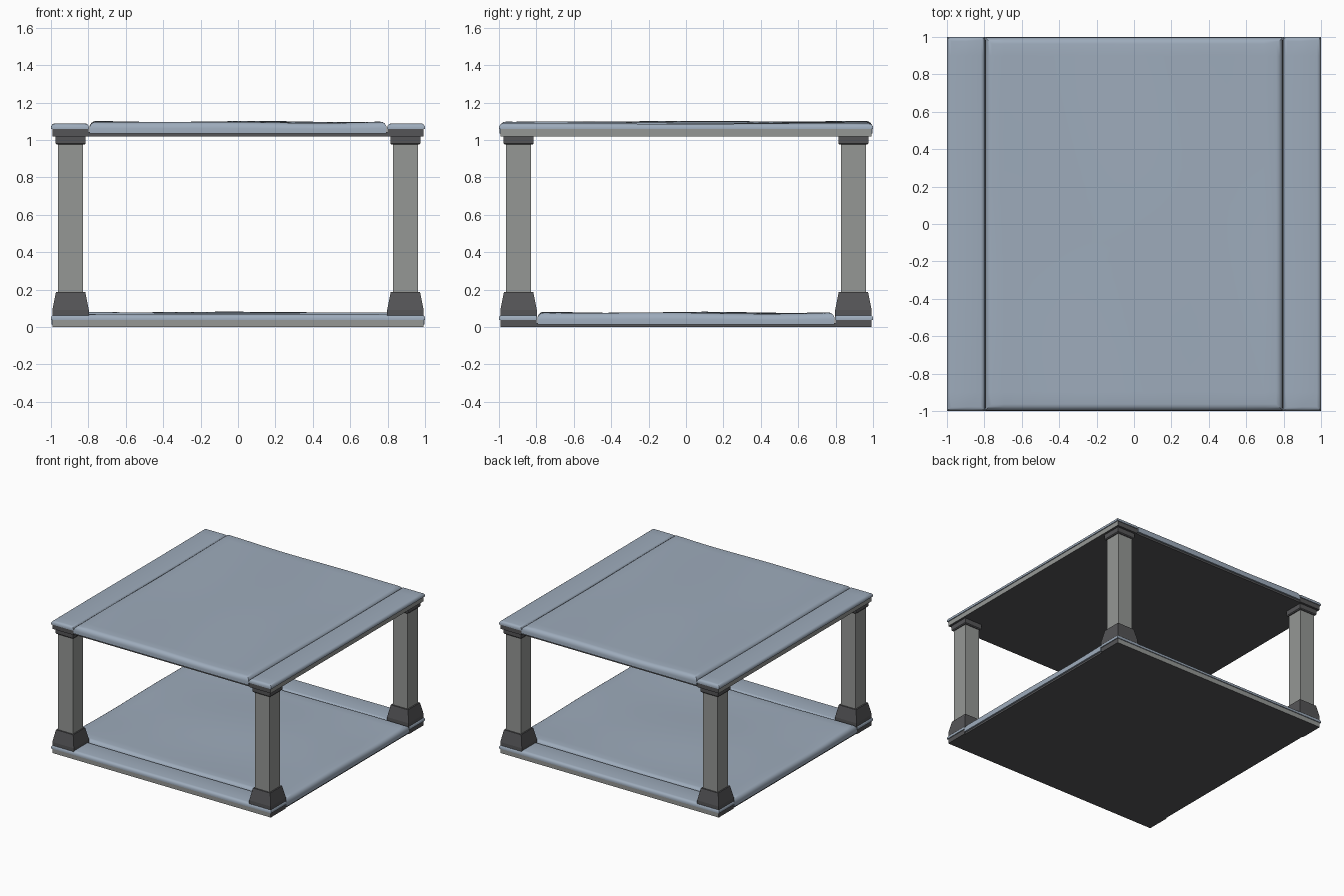
import bpy, bmesh, math
from mathutils import Matrix, Vector

if "Cube" in bpy.data.objects:
    bpy.data.objects.remove(bpy.data.objects["Cube"])


def material(name, rgb):
    m = bpy.data.materials.new(name)
    m.diffuse_color = (*rgb, 1)
    m.use_nodes = True
    m.node_tree.nodes["Principled BSDF"].inputs["Base Color"].default_value = m.diffuse_color
    return m


BLUE = material("slate_blue", (0.34, 0.41, 0.50))
GREY = material("stone_grey", (0.30, 0.31, 0.30))
DARK = material("dark_grey", (0.09, 0.09, 0.095))


def finish(bm, name, mats, turn=0.0, smooth=False):
    bm.transform(Matrix.Rotation(turn, 4, 'Z'))
    bmesh.ops.recalc_face_normals(bm, faces=bm.faces)
    me = bpy.data.meshes.new(name)
    bm.to_mesh(me)
    bm.free()
    for m in mats:
        me.materials.append(m)
    ob = bpy.data.objects.new(name, me)
    bpy.context.collection.objects.link(ob)
    if smooth:
        bpy.ops.object.select_all(action='DESELECT')
        bpy.context.view_layer.objects.active = ob
        ob.select_set(True)
        bpy.ops.object.shade_smooth_by_angle(angle=math.radians(40))
    return ob


def box(x0, x1, y0, y1, z0, z1):
    bm = bmesh.new()
    bmesh.ops.create_cube(bm, size=1)
    for v in bm.verts:
        v.co = Vector(((x0 + x1) / 2 + v.co.x * (x1 - x0),
                       (y0 + y1) / 2 + v.co.y * (y1 - y0),
                       (z0 + z1) / 2 + v.co.z * (z1 - z0)))
    return bm


def worn_slab(name, x0, x1, y0, y1, z0, z1, turn, bevel, wave):
    """Rounded stone slab with a gently uneven top."""
    bm = box(x0, x1, y0, y1, z0, z1)
    edges = [e for e in bm.edges if all(v.co.z > z1 - 1e-4 for v in e.verts)]
    bmesh.ops.bevel(bm, geom=edges, offset=bevel, segments=4, profile=0.5, affect='EDGES')
    for axis, lo, hi in ((0, x0, x1), (1, y0, y1)):
        n = max(2, round((hi - lo) / 0.1))
        for i in range(1, n):
            co, no = Vector(), Vector()
            co[axis] = lo + (hi - lo) * i / n
            no[axis] = 1
            bmesh.ops.bisect_plane(bm, geom=bm.verts[:] + bm.edges[:] + bm.faces[:],
                                   plane_co=co, plane_no=no)
    for v in bm.verts:
        k = (v.co.z - z0) / (z1 - z0)
        v.co.z += k * wave * math.sin(5 * v.co.x + 1.5 * v.co.y + 1) * math.cos(2.2 * v.co.y - v.co.x)
    finish(bm, name, [BLUE], turn, True)


def deck(name, z, turn):
    # dark core, uneven centre slab and two rails with slab strips
    finish(box(-0.8, 0.8, -0.985, 0.985, z, z + 0.022), name + "_core", [DARK], turn)
    worn_slab(name + "_centre_slab", -0.795, 0.795, -0.998, 0.998,
              z + 0.015, z + 0.076, turn, 0.035, 0.006)
    for s, side in ((-1, "a"), (1, "b")):
        xs = sorted((s * 0.80, s * 0.993))
        bm = box(*xs, -0.993, 0.993, z, z + 0.042)
        bm.normal_update()
        for f in bm.faces:
            f.material_index = 1 if f.normal.x * s > 0.5 else 0
        finish(bm, f"{name}_rail_{side}", [DARK, GREY], turn)
        xs = sorted((s * 0.797, s * 1.0))
        worn_slab(f"{name}_strip_{side}", *xs, -1.0, 1.0, z + 0.038, z + 0.067,
                  turn, 0.022, 0.002)


def square_loft(name, cx, cy, sections, mat):
    """Square column through (half width, height) sections."""
    bm = bmesh.new()
    rings = [[bm.verts.new((cx + a * r, cy + b * r, z))
              for a, b in ((-1, -1), (1, -1), (1, 1), (-1, 1))] for r, z in sections]
    for lo, hi in zip(rings, rings[1:]):
        for i in range(4):
            j = (i + 1) % 4
            bm.faces.new((lo[i], lo[j], hi[j], hi[i]))
    bm.faces.new(rings[0][::-1])
    bm.faces.new(rings[-1])
    finish(bm, name, [mat])


# two decks, the lower one turned a quarter
deck("upper_deck", 1.02, 0.0)
deck("lower_deck", 0.0, math.pi / 2)

# four legs, each with flared foot and stepped cap
for sx, xn in ((-1, "left"), (1, "right")):
    for sy, yn in ((-1, "front"), (1, "back")):
        tag, cx, cy = f"{yn}_{xn}", sx * 0.895, sy * 0.895
        square_loft(tag + "_foot", cx, cy,
                    [(0.098, 0.045), (0.098, 0.09), (0.078, 0.188)], DARK)
        square_loft(tag + "_leg", cx, cy, [(0.067, 0.18), (0.067, 0.985)], GREY)
        square_loft(tag + "_cap", cx, cy,
                    [(0.074, 0.975), (0.08, 0.982), (0.08, 1.022)], DARK)
